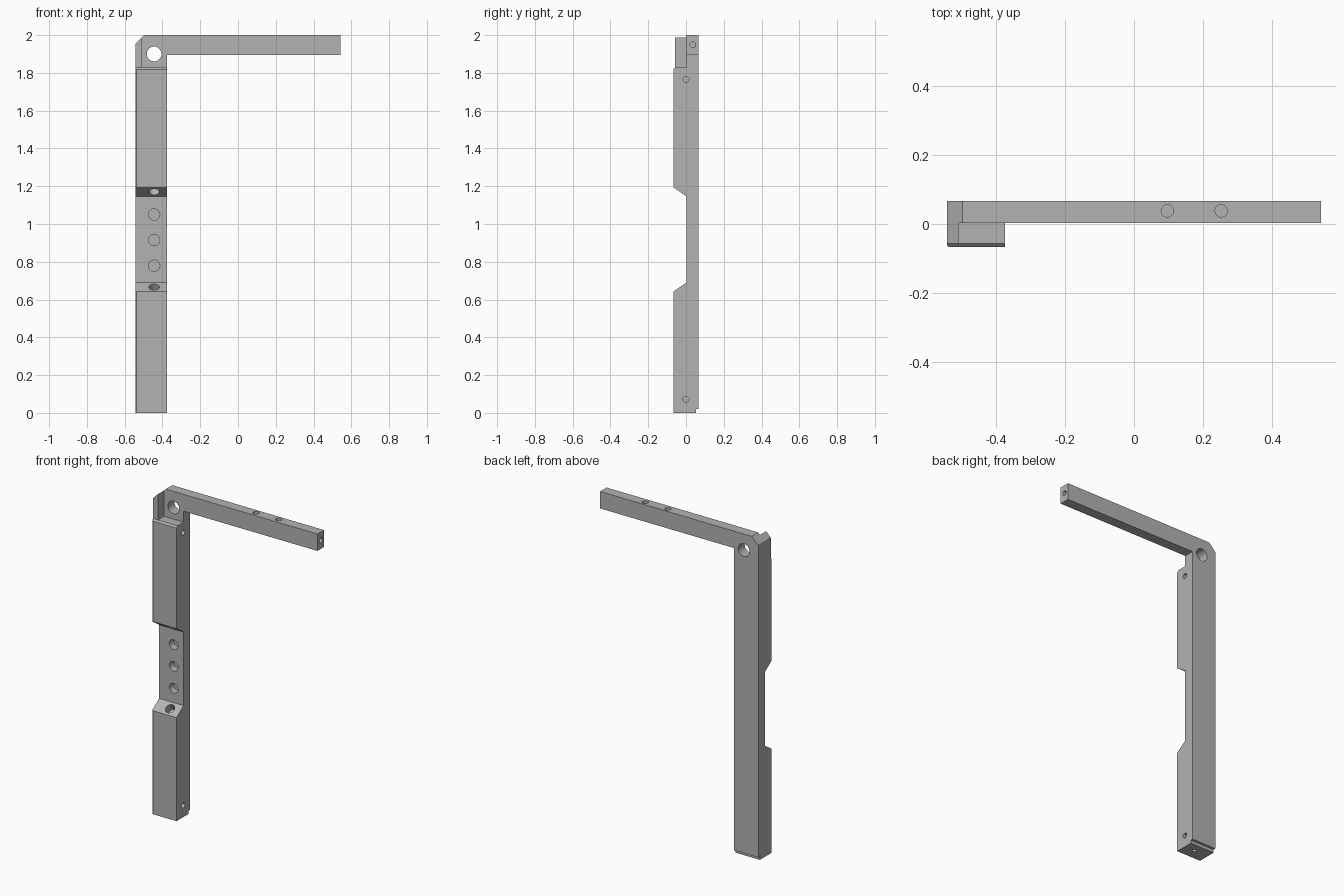
import bpy, bmesh, math
from mathutils import Vector

cube = bpy.data.objects.get("Cube")
if cube:
    bpy.data.objects.remove(cube, do_unlink=True)

grey = bpy.data.materials.new("plain_grey")
grey.use_nodes = True
grey.diffuse_color = (0.45, 0.45, 0.45, 1)
grey.node_tree.nodes["Principled BSDF"].inputs["Base Color"].default_value = grey.diffuse_color

LEFT, RIGHT, TIP = -0.543, -0.375, 0.543
FRONT, MID, BACK = -0.067, 0.003, 0.067
TOP, SHOULDER = 2.0, 1.828
BORE_X = -0.444


def make_object(name, bm):
    bmesh.ops.recalc_face_normals(bm, faces=bm.faces)
    mesh = bpy.data.meshes.new(name)
    bm.to_mesh(mesh)
    bm.free()
    mesh.materials.append(grey)
    obj = bpy.data.objects.new(name, mesh)
    bpy.context.collection.objects.link(obj)
    return obj


def extrude(name, points, depth, edge_cut=None):
    """Extrude a closed 3D outline; edge_cut = (test, width) chamfers chosen edges."""
    bm = bmesh.new()
    face = bm.faces.new([bm.verts.new(p) for p in points])
    moved = bmesh.ops.extrude_face_region(bm, geom=[face])["geom"]
    bmesh.ops.translate(bm, vec=depth, verts=[v for v in moved if isinstance(v, bmesh.types.BMVert)])
    if edge_cut:
        test, width = edge_cut
        edges = [e for e in bm.edges if all(test(v.co) for v in e.verts)]
        bmesh.ops.bevel(bm, geom=edges, offset=width, segments=1, affect='EDGES')
    return make_object(name, bm)


def boolean(target, tool, operation):
    mod = target.modifiers.new(tool.name, 'BOOLEAN')
    mod.operation = operation
    mod.solver = 'EXACT'
    mod.object = tool
    bpy.context.view_layer.objects.active = target
    bpy.ops.object.modifier_apply(modifier=mod.name)
    bpy.data.objects.remove(tool, do_unlink=True)


def drill(target, entry, direction, radius, depth):
    """Bore a round hole from a surface point inward."""
    d = Vector(direction).normalized()
    lead = 0.03
    bm = bmesh.new()
    bmesh.ops.create_cone(bm, cap_ends=True, segments=32, radius1=radius, radius2=radius, depth=depth + lead)
    rot = d.to_track_quat('Z', 'Y').to_matrix()
    bmesh.ops.rotate(bm, verts=bm.verts, matrix=rot)
    bmesh.ops.translate(bm, verts=bm.verts, vec=Vector(entry) + d * (depth - lead) / 2)
    boolean(target, make_object("drill", bm), 'DIFFERENCE')


# Upright post: side profile with a recess and a small rear step at the foot
side = [(BACK, 0.02), (0.052, 0.02), (0.052, 0), (FRONT, 0), (FRONT, 0.642), (MID, 0.69),
        (MID, 1.146), (FRONT, 1.194), (FRONT, SHOULDER - 0.01), (FRONT + 0.01, SHOULDER),
        (BACK, SHOULDER)]
frame = extrude("bracket_frame", [(LEFT, y, z) for y, z in side], (RIGHT - LEFT, 0, 0),
                (lambda c: c.x < LEFT + 0.001 and c.y < FRONT + 0.001, 0.006))

# Horizontal arm with the chamfered corner plate
outline = [(LEFT, SHOULDER), (LEFT, 1.955), (-0.498, TOP), (TIP, TOP), (TIP, 1.895),
           (RIGHT, 1.895), (RIGHT, SHOULDER)]
boolean(frame, extrude("arm", [(x, MID, z) for x, z in outline], (0, BACK - MID, 0)), 'UNION')

# Outer lug in front of the corner plate
lug = [(LEFT, SHOULDER), (LEFT, 1.955), (-0.51, 1.988), (-0.51, SHOULDER)]
boolean(frame, extrude("corner_lug", [(x, -0.057, z) for x, z in lug], (0, MID + 0.057, 0)), 'UNION')

# Pivot hole right through the corner
drill(frame, (BORE_X, MID, 1.9), (0, 1, 0), 0.039, 0.12)

# Sockets in the recess and in its two ramps
for z in (1.05, 0.915, 0.779):
    drill(frame, (BORE_X, MID, z), (0, 1, 0), 0.03, 0.045)
for z, up in ((1.17, 1), (0.666, -1)):
    drill(frame, (BORE_X, -0.032, z), (0, 0.57, up * 0.82), 0.028, 0.05)

# Screw holes in the post side, foot, arm end and arm top
for z in (1.765, 0.072):
    drill(frame, (RIGHT, 0, z), (-1, 0, 0), 0.016, 0.06)
drill(frame, (BORE_X, 0, 0), (0, 0, 1), 0.012, 0.05)
drill(frame, (TIP, 0.036, 1.949), (-1, 0, 0), 0.015, 0.06)
for x in (0.097, 0.253):
    drill(frame, (x, 0.038, TOP), (0, 0, -1), 0.018, 0.06)

bpy.ops.object.select_all(action='DESELECT')
frame.select_set(True)
bpy.context.view_layer.objects.active = frame
bpy.ops.object.shade_smooth_by_angle(angle=math.radians(30))
